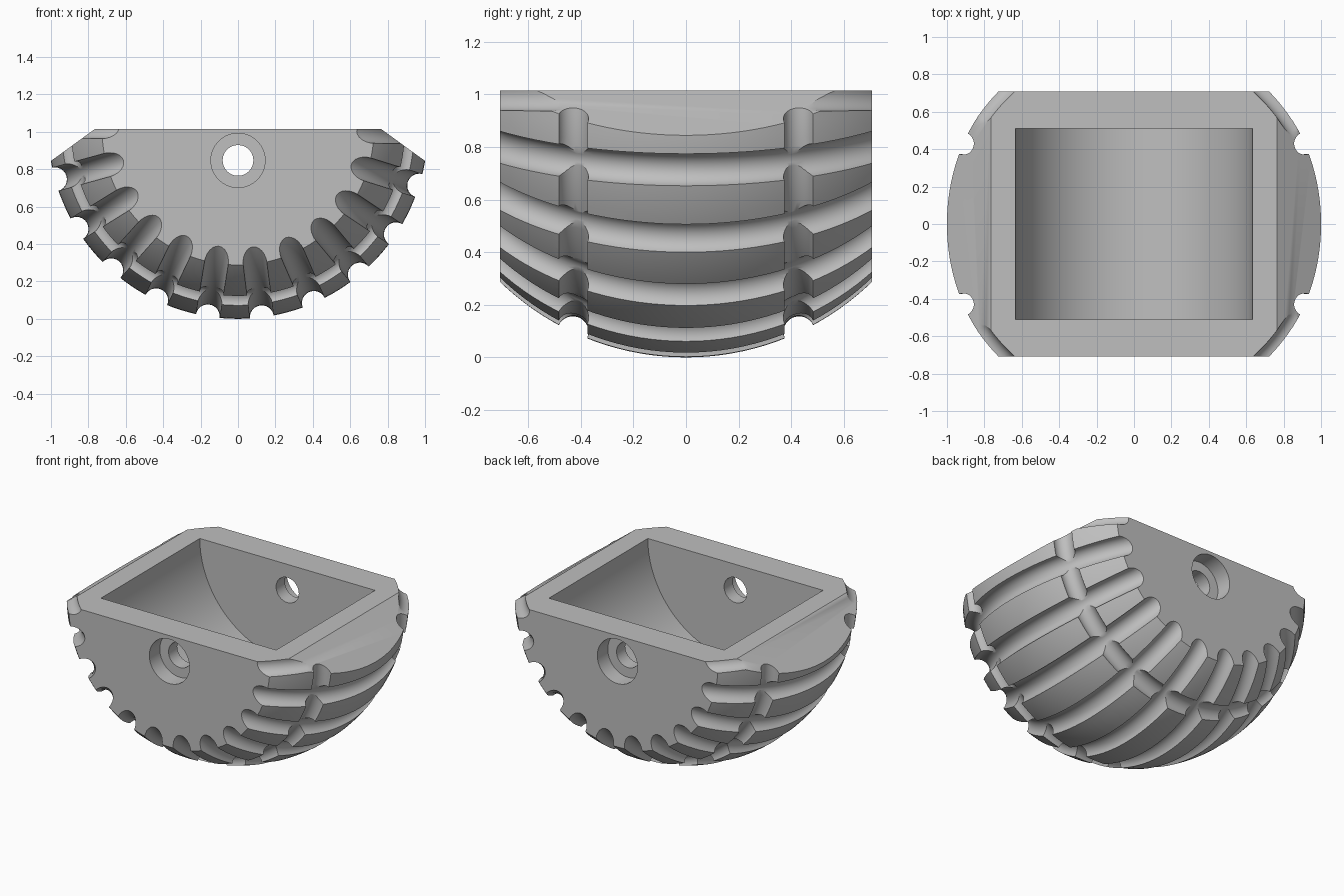
import bpy, bmesh
from math import sin, cos, pi, radians
from mathutils import Matrix

cube = bpy.data.objects.get("Cube")
if cube:
    bpy.data.objects.remove(cube, do_unlink=True)

TOP = 1.015        # centre of the sphere, level with the flat top
R = 1.015          # sphere radius
HALF = 0.708       # half width between the flat sides
GROOVE = 0.064     # groove radius
TREADS = 22

grey = bpy.data.materials.new("grey")
grey.use_nodes = True
grey.diffuse_color = (0.52, 0.52, 0.52, 1)
grey.node_tree.nodes["Principled BSDF"].inputs["Base Color"].default_value = (0.52, 0.52, 0.52, 1)


def make(name, bm):
    bmesh.ops.recalc_face_normals(bm, faces=bm.faces)
    mesh = bpy.data.meshes.new(name)
    bm.to_mesh(mesh)
    bm.free()
    obj = bpy.data.objects.new(name, mesh)
    bpy.context.collection.objects.link(obj)
    return obj


def cylinder_y(name, radius, y0, y1, z, sides):
    """Closed cylinder lying along y."""
    bm = bmesh.new()
    place = Matrix.Translation((0, (y0 + y1) / 2, z)) @ Matrix.Rotation(pi / 2, 4, 'X')
    bmesh.ops.create_cone(bm, cap_ends=True, segments=sides, radius1=radius,
                          radius2=radius, depth=y1 - y0, matrix=place)
    return make(name, bm)


def skin(bm, rings, closed):
    """Join rings of points into a tube."""
    rings = [[bm.verts.new(p) for p in ring] for ring in rings]
    n = len(rings[0])
    pairs = list(zip(rings, rings[1:]))
    if closed:
        pairs.append((rings[-1], rings[0]))
    else:
        bm.faces.new(rings[0])
        bm.faces.new(rings[-1])
    for a, b in pairs:
        for i in range(n):
            j = (i + 1) % n
            bm.faces.new((a[i], a[j], b[j], b[i]))


def combine(body, cutter, operation):
    mod = body.modifiers.new("cut", 'BOOLEAN')
    mod.operation = operation
    mod.solver = 'EXACT'
    mod.object = cutter
    graph = bpy.context.evaluated_depsgraph_get()
    graph.update()
    mesh = bpy.data.meshes.new_from_object(body.evaluated_get(graph))
    body.modifiers.clear()
    body.data = mesh
    bpy.data.objects.remove(cutter, do_unlink=True)


# Ball with its poles along y
bm = bmesh.new()
bmesh.ops.create_uvsphere(bm, u_segments=144, v_segments=72, radius=R,
                          matrix=Matrix.Translation((0, 0, TOP)) @ Matrix.Rotation(pi / 2, 4, 'X'))
body = make("treaded_shell", bm)

# Block that trims the flat top, slanted shoulders and flat sides
outline = [(-0.765, TOP), (0.765, TOP), (1.24, 0.67), (1.24, -0.2), (-1.24, -0.2), (-1.24, 0.67)]
bm = bmesh.new()
skin(bm, [[(x, y, z) for x, z in outline] for y in (-HALF, HALF)], False)
combine(body, make("trim_block", bm), 'INTERSECT')

# Cross grooves running over the ball from side to side
bm = bmesh.new()
SIDES, STEPS = 24, 48
for k in range(TREADS):
    a = radians(7.2) + 2 * pi * k / TREADS
    if cos(a) < -0.3:
        continue
    rings = []
    for s in range(STEPS + 1):
        lat = radians(-52 + 104 * s / STEPS)
        ring = []
        for i in range(SIDES):
            t = 2 * pi * i / SIDES
            rad = R + GROOVE * cos(t)
            side = GROOVE * sin(t)
            out = rad * cos(lat)
            ring.append((out * sin(a) + side * cos(a), rad * sin(lat),
                         TOP - out * cos(a) + side * sin(a)))
        rings.append(ring)
    skin(bm, rings, False)
combine(body, make("cross_groove_cutter", bm), 'DIFFERENCE')

# Two ring grooves around the ball
bm = bmesh.new()
for y in (-0.43, 0.43):
    rings = []
    for s in range(140):
        a = 2 * pi * (s + 0.5) / 140
        ring = []
        for i in range(SIDES):
            t = 2 * pi * (i + 0.5) / SIDES
            rad = 0.919 + 0.06 * cos(t)
            ring.append((rad * sin(a), y + 0.06 * sin(t), TOP - rad * cos(a)))
        rings.append(ring)
    skin(bm, rings, True)
combine(body, make("ring_groove_cutter", bm), 'DIFFERENCE')

# Round-bottomed cavity, axle hole and its recesses
combine(body, cylinder_y("cavity_cutter", 0.633, -0.51, 0.51, TOP, 128), 'DIFFERENCE')
combine(body, cylinder_y("hole_cutter", 0.082, -1.1, 1.1, 0.847, 48), 'DIFFERENCE')
for y0, y1 in ((-0.9, -0.6), (0.6, 0.9)):
    combine(body, cylinder_y("recess_cutter", 0.145, y0, y1, 0.847, 64), 'DIFFERENCE')

# Smooth shading with crisp edges
mesh = body.data
mesh.materials.clear()
mesh.materials.append(grey)
for p in mesh.polygons:
    p.material_index = 0
mesh.shade_smooth()
mesh.set_sharp_from_angle(angle=radians(30))
